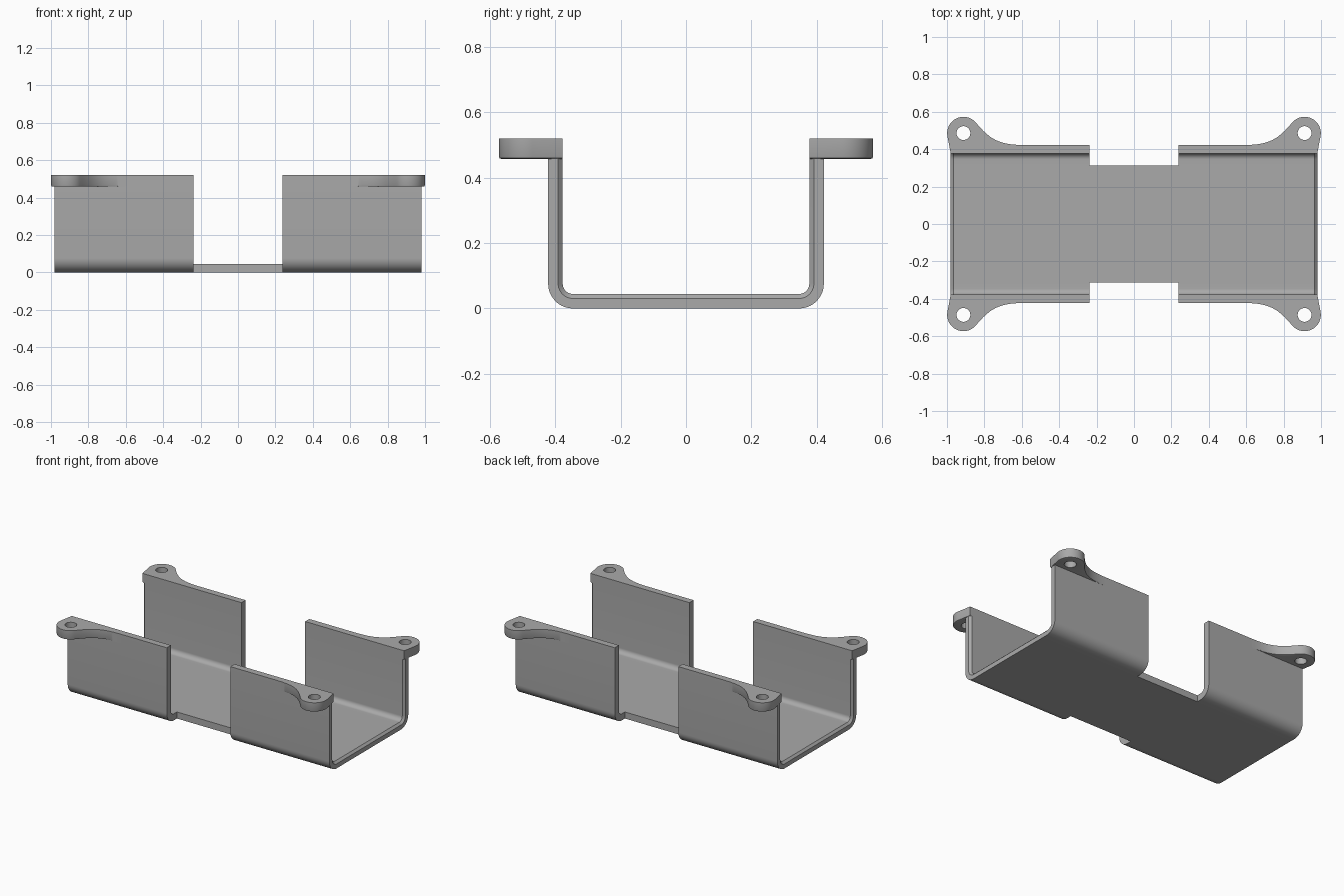
import bpy, bmesh, math
from mathutils import Vector
from mathutils.geometry import interpolate_bezier

cube = bpy.data.objects.get("Cube")
if cube:
    bpy.data.objects.remove(cube)

grey = bpy.data.materials.new("mid grey")
grey.use_nodes = True
COLOUR = (0.4, 0.4, 0.4, 1)
grey.diffuse_color = COLOUR
grey.node_tree.nodes["Principled BSDF"].inputs["Base Color"].default_value = COLOUR

TOP, EAR_BOTTOM = 0.52, 0.458
HALF_W, WALL, RADIUS = 0.422, 0.0445, 0.076
HALF_L, NOTCH_X, NOTCH_Y, CHAMFER = 0.98, 0.238, 0.314, 0.014


def finish(name, bm):
    bmesh.ops.recalc_face_normals(bm, faces=bm.faces)
    mesh = bpy.data.meshes.new(name)
    bm.to_mesh(mesh)
    bm.free()
    mesh.materials.append(grey)
    obj = bpy.data.objects.new(name, mesh)
    bpy.context.collection.objects.link(obj)
    bpy.ops.object.select_all(action='DESELECT')
    obj.select_set(True)
    bpy.context.view_layer.objects.active = obj
    bpy.ops.object.shade_smooth_by_angle(angle=math.radians(30))
    return obj


# U-shaped section: outer point (y, z) and inward direction, floor to wall top
def half_section():
    cy, steps = HALF_W - RADIUS, 10
    pts = [(NOTCH_Y, 0, 0, 1)]
    for i in range(steps + 1):
        a = math.pi / 2 * i / steps
        s, c = math.sin(a), math.cos(a)
        pts.append((cy + RADIUS * s, RADIUS - RADIUS * c, -s, c))
    return pts + [(HALF_W, TOP, -1, 0)]


# Channel: cells of solid, skipping the side notches, with shared faces dropped
def build_channel():
    half = half_section()
    section = [(-y, z, -ny, nz) for y, z, ny, nz in reversed(half)] + half
    stations = [(-HALF_L, WALL - CHAMFER), (-HALF_L + CHAMFER, WALL), (-NOTCH_X, WALL),
                (NOTCH_X, WALL), (HALF_L - CHAMFER, WALL), (HALF_L, WALL - CHAMFER)]
    bm = bmesh.new()
    grid = [[[bm.verts.new((x, y + ny * d, z + nz * d)) for d in (0, thick)]
             for y, z, ny, nz in section] for x, thick in stations]
    floor = len(half) - 1
    middle = len(stations) // 2 - 1
    faces = {}
    for i in range(len(stations) - 1):
        for j in range(len(section) - 1):
            if i == middle and j != floor:
                continue
            a, b, c, d = grid[i][j], grid[i + 1][j], grid[i + 1][j + 1], grid[i][j + 1]
            quads = [[v[k] for v in (a, b, c, d)] for k in (0, 1)]
            quads += [[p[0], q[0], q[1], p[1]] for p, q in ((a, b), (b, c), (c, d), (d, a))]
            for quad in quads:
                faces.setdefault(frozenset(quad), []).append(quad)
    for shared in faces.values():
        if len(shared) == 1:
            bm.faces.new(shared[0])
    finish("channel", bm)


# Mounting ear: rounded lug sweeping into the wall, with a screw hole
def build_ears():
    centre, r_ear, r_hole = Vector((0.912, 0.486)), 0.087, 0.037
    inner = HALF_W - WALL

    def on_circle(radius, degrees):
        a = math.radians(degrees)
        return centre + radius * Vector((math.cos(a), math.sin(a)))

    outline = [Vector((0.58, inner)), Vector((HALF_L, inner))]
    outline += [on_circle(r_ear, a) for a in range(-10, 141, 6)]
    start, end = on_circle(r_ear, 140), Vector((0.58, HALF_W))
    sweep = interpolate_bezier(start, start + Vector((-0.077, -0.092)),
                               end + Vector((0.14, 0)), end, 18)
    outline += [Vector(p[:2]) for p in sweep[1:]]
    hole = [on_circle(r_hole, a) for a in range(0, 360, 12)]

    bm = bmesh.new()
    for loop in (outline, hole):
        verts = [bm.verts.new((p.x, p.y, EAR_BOTTOM)) for p in loop]
        for i, v in enumerate(verts):
            bm.edges.new((v, verts[i - 1]))
    bmesh.ops.triangle_fill(bm, edges=bm.edges[:], use_beauty=True)
    base = bm.faces[:]
    made = bmesh.ops.extrude_face_region(bm, geom=base, use_keep_orig=True)["geom"]
    for v in made:
        if isinstance(v, bmesh.types.BMVert):
            v.co.z = TOP
    bmesh.ops.recalc_face_normals(bm, faces=bm.faces)

    # Soften the lower rim, leaving the hole and the inner side sharp
    def is_rim(e):
        mid = (e.verts[0].co + e.verts[1].co) / 2
        low = all(v.co.z < EAR_BOTTOM + 0.001 for v in e.verts)
        clear = (mid.xy - centre).length > r_hole + 0.01
        return low and clear and e.calc_face_angle(0) > 1 and mid.y > inner + 0.001 and mid.x > 0.65
    bmesh.ops.bevel(bm, geom=[e for e in bm.edges if is_rim(e)], offset=0.007,
                    segments=2, profile=0.5, affect='EDGES', clamp_overlap=True)
    ears = finish("mounting_ears", bm)
    mirror = ears.modifiers.new("mirror", 'MIRROR')
    mirror.use_axis = (True, True, False)
    mirror.use_mirror_merge = False


build_channel()
build_ears()
